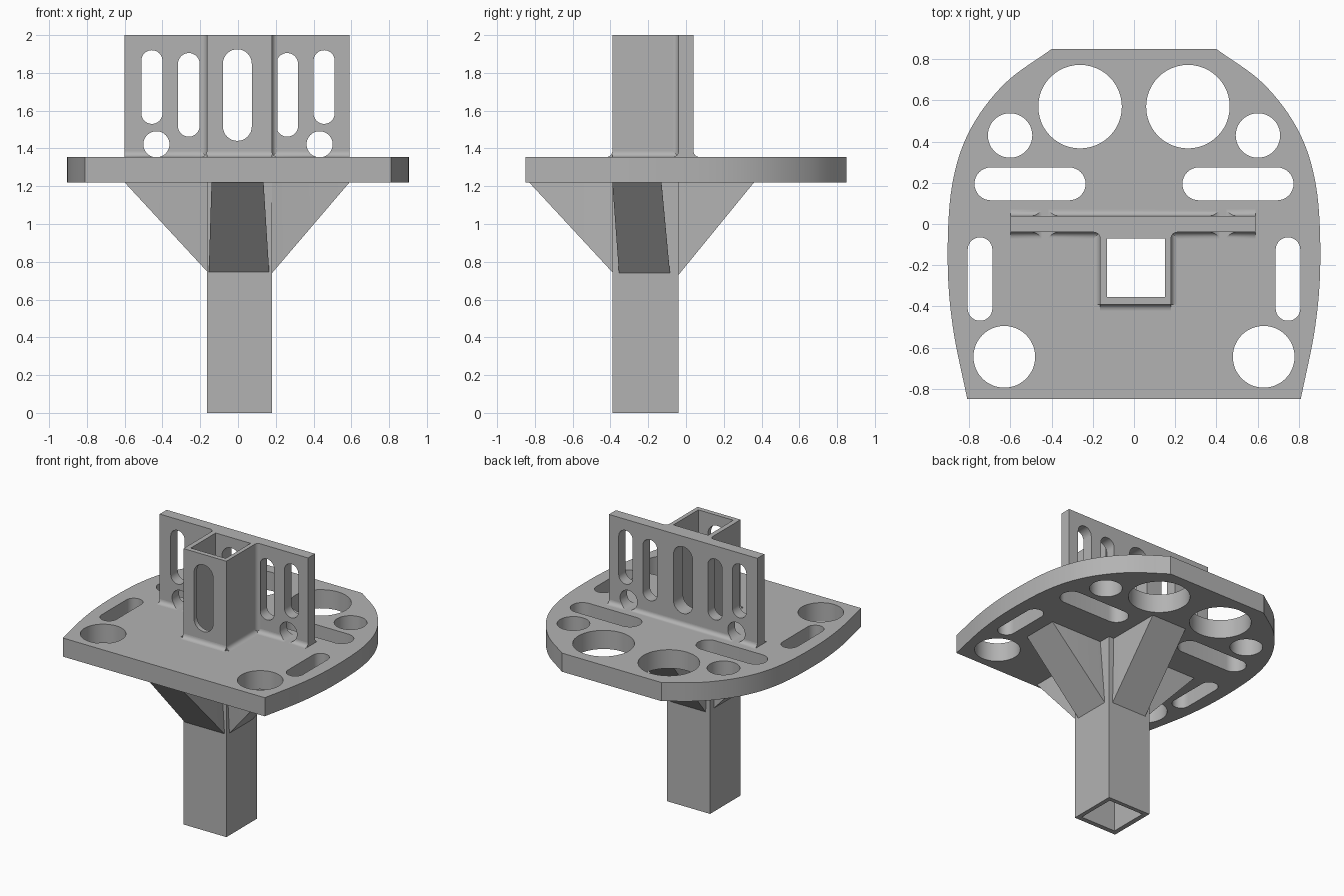
import bpy, bmesh, math
from mathutils import Vector

cube = bpy.data.objects.get("Cube")
if cube:
    bpy.data.objects.remove(cube, do_unlink=True)

grey = bpy.data.materials.new("plain grey")
grey.use_nodes = True
grey.diffuse_color = (0.45, 0.45, 0.45, 1)
grey.node_tree.nodes["Principled BSDF"].inputs["Base Color"].default_value = (0.45, 0.45, 0.45, 1)

parts = []
AXES = {"z": lambda u, v, w: (u, v, w),
        "y": lambda u, v, w: (u, w, v),
        "x": lambda u, v, w: (w, u, v)}


def finish(name, bm):
    bmesh.ops.recalc_face_normals(bm, faces=bm.faces)
    mesh = bpy.data.meshes.new(name)
    bm.to_mesh(mesh)
    bm.free()
    mesh.materials.append(grey)
    obj = bpy.data.objects.new(name, mesh)
    bpy.context.collection.objects.link(obj)
    parts.append(obj)
    return obj


def prism(name, loops, axis, lo, hi):
    """Extrude closed 2D outlines along an axis."""
    bm = bmesh.new()
    place = AXES[axis]
    for loop in loops:
        a = [bm.verts.new(place(u, v, lo)) for u, v in loop]
        b = [bm.verts.new(place(u, v, hi)) for u, v in loop]
        bm.faces.new(a)
        bm.faces.new(b)
        for i in range(len(a)):
            j = (i + 1) % len(a)
            bm.faces.new((a[i], a[j], b[j], b[i]))
    return finish(name, bm)


def rect(u0, u1, v0, v1):
    return [(u0, v0), (u1, v0), (u1, v1), (u0, v1)]


def slot(u0, u1, v0, v1, n=16):
    """Rounded slot filling a rectangle; a square gives a circle."""
    r = min(u1 - u0, v1 - v0) / 2
    wide = (u1 - u0) > (v1 - v0)
    start = math.pi / 2 if wide else math.pi
    pts = []
    for end in (0, 1):
        cu = (u1 - r if end else u0 + r) if wide else (u0 + u1) / 2
        cv = (v0 + v1) / 2 if wide else (v1 - r if end else v0 + r)
        for i in range(n + 1):
            t = start + end * math.pi + math.pi * i / n
            p = (cu + r * math.cos(t), cv + r * math.sin(t))
            if not pts or min(math.dist(p, q) for q in (pts[0], pts[-1])) > 1e-4:
                pts.append(p)
    return pts


def circle(u, v, r):
    return slot(u - r, u + r, v - r, v + r, 24)


def mirrored(loops):
    return loops + [[(-u, v) for u, v in loop] for loop in loops]


def cut(obj, loops, axis, lo, hi):
    cutter = prism("cutter", loops, axis, lo, hi)
    cutter.hide_render = True
    parts.remove(cutter)
    mod = obj.modifiers.new("cut", "BOOLEAN")
    mod.operation, mod.solver, mod.object = "DIFFERENCE", "EXACT", cutter
    graph = bpy.context.evaluated_depsgraph_get()
    mesh = bpy.data.meshes.new_from_object(obj.evaluated_get(graph))
    obj.modifiers.clear()
    obj.data = mesh
    bpy.data.objects.remove(cutter, do_unlink=True)


def fillet(name, cu, cv, su, sv, axis, lo, hi, r=0.03, e=0.004):
    """Concave fillet strip in a corner, opening towards (su, sv)."""
    arc = [(r - r * math.sin(t), r - r * math.cos(t))
           for t in (math.pi / 2 * i / 6 for i in range(7))]
    loop = [(-e, -e), (r, -e)] + arc + [(-e, r)]
    return prism(name, [[(cu + su * u, cv + sv * v) for u, v in loop]], axis, lo, hi)


def curve_through(pts, steps=8):
    """Smooth path through points."""
    v = [Vector(p) for p in pts]
    v = [2 * v[0] - v[1]] + v + [2 * v[-1] - v[-2]]
    out = []
    for a, b, c, d in zip(v, v[1:], v[2:], v[3:]):
        for i in range(steps):
            t = i / steps
            out.append(tuple(0.5 * (2 * b + (c - a) * t + (2 * a - 5 * b + 4 * c - d) * t * t
                                    + (3 * b - a - 3 * c + d) * t ** 3)))
    return out + [tuple(pts[-1])]


BASE, TOP = 1.22, 1.355          # plate faces
X0, X1, Y0, Y1 = -0.165, 0.18, -0.39, -0.04   # tube outside

# Plate with its holes
side = curve_through([(0.81, -0.85), (0.88, -0.5), (0.905, -0.18), (0.885, 0.18),
                      (0.8, 0.45), (0.63, 0.68), (0.4, 0.85)])
plate = prism("plate", [side + [(-x, y) for x, y in reversed(side)]], "z", BASE, TOP)
holes = mirrored([circle(0.262, 0.57, 0.203), circle(0.602, 0.43, 0.108),
                  circle(0.63, -0.645, 0.15),
                  slot(0.235, 0.775, 0.115, 0.275), slot(0.688, 0.808, -0.47, -0.065)])
bore = rect(-0.13, 0.15, -0.355, -0.07)
cut(plate, holes + [rect(-0.145, 0.165, -0.37, -0.055)], "z", 1, 1.6)

# Square tube with a slot through front and back walls
centre_slot = slot(-0.08, 0.073, 1.44, 1.925)
tube = prism("square_tube", [rect(X0, X1, Y0, Y1)], "z", 0, 2)
cut(tube, [bore], "z", -0.1, 2.1)
cut(tube, [centre_slot], "y", -0.5, 0.1)

# Upright panel and its base fillets
panel = prism("upright_panel", [rect(-0.6, 0.59, TOP - 0.02, 2)], "y", Y1, 0.04)
back = fillet("panel_back_fillet", 0.04, TOP, 1, 1, "x", -0.6, 0.59)
front_l = fillet("panel_front_fillet_left", Y1, TOP, -1, 1, "x", X1, 0.59)
front_r = fillet("panel_front_fillet_right", Y1, TOP, -1, 1, "x", -0.6, X0)
rounds = mirrored([circle(0.432, 1.422, 0.069)])
cut(panel, rounds + [centre_slot] + mirrored([slot(0.4, 0.512, 1.53, 1.92),
                                              slot(0.203, 0.318, 1.462, 1.905)]), "y", -0.3, 0.3)
for strip in (back, front_l, front_r):
    cut(strip, rounds, "y", -0.3, 0.3)

# Fillets round the tube
fillet("tube_front_fillet", Y0, TOP, -1, 1, "x", X0, X1)
for name, x, s in (("left", X1, 1), ("right", X0, -1)):
    fillet("tube_base_fillet_" + name, x, TOP, s, 1, "y", Y0, Y1)
    fillet("tube_panel_fillet_" + name, x, Y1, s, -1, "z", TOP, 2)


# Sloping ribs under the plate, each slightly twisted
def rib(name, along_x, wall, tip, low, high, z):
    inner = wall - math.copysign(0.01, tip - wall)
    corners = []
    for a, b in zip(low, high):
        corners += [(inner, a, z), (wall, a, z), (inner, b, BASE + 0.005),
                    (tip, b, BASE), (tip, b, BASE + 0.005)]
    bm = bmesh.new()
    for d, s, h in corners:
        bm.verts.new((d, s, h) if along_x else (s, d, h))
    bmesh.ops.convex_hull(bm, input=bm.verts)
    finish(name, bm)


rib("front_rib", False, Y0, -0.83, (-0.155, 0.165), (-0.14, 0.135), 0.745)
rib("back_rib", False, Y1, 0.36, (-0.13, 0.15), (-0.14, 0.14), 0.73)
rib("left_rib", True, X1, 0.59, (-0.355, -0.085), (-0.39, -0.13), 0.74)
rib("right_rib", True, X0, -0.6, (-0.355, -0.085), (-0.38, -0.1), 0.75)

# Smooth round edges, keep corners crisp
bpy.ops.object.select_all(action="DESELECT")
for obj in parts:
    obj.select_set(True)
bpy.context.view_layer.objects.active = plate
bpy.ops.object.shade_smooth_by_angle(angle=math.radians(25))
